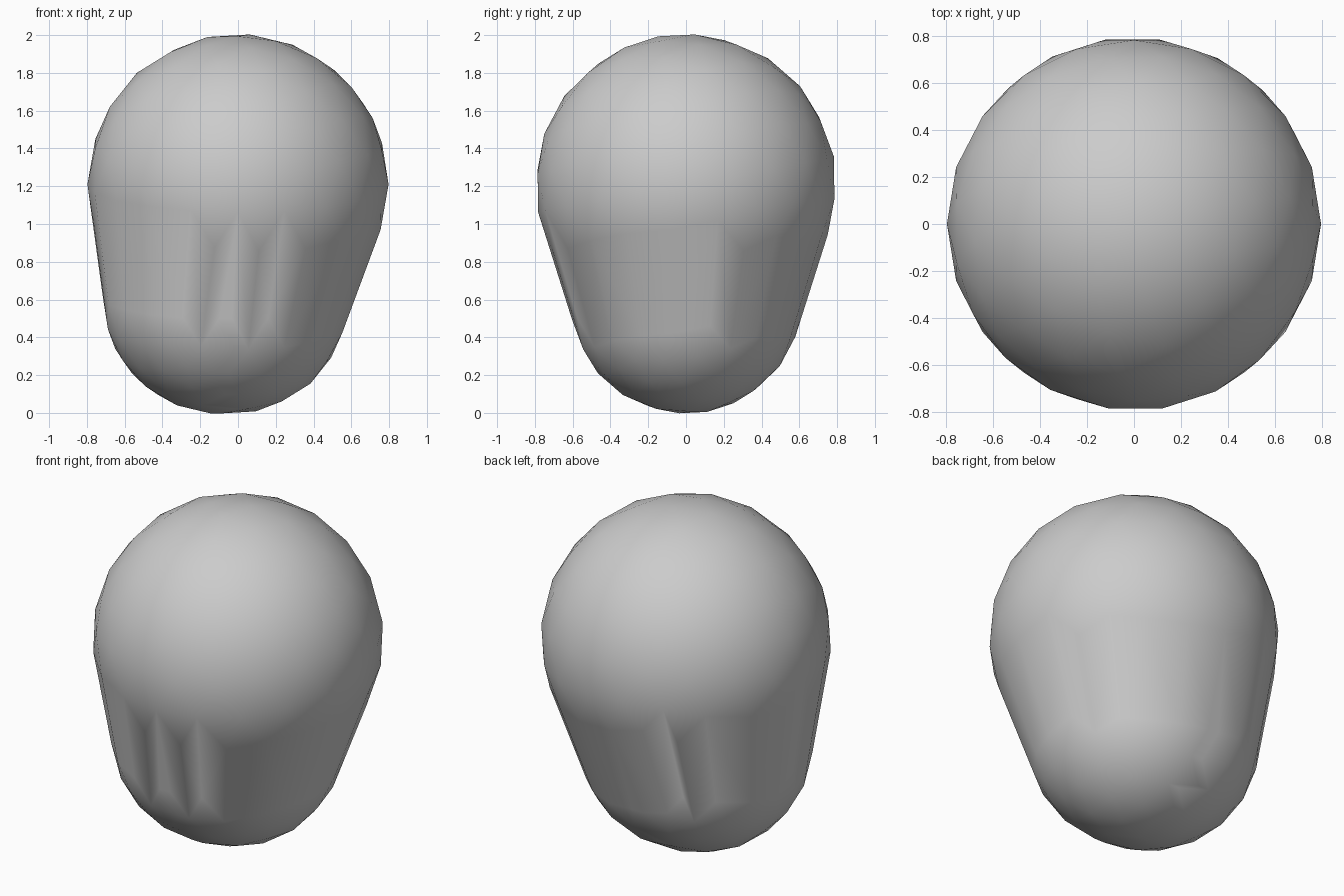
import bpy, bmesh, math
from mathutils import Matrix, Vector

if "Cube" in bpy.data.objects:
    bpy.data.objects.remove(bpy.data.objects["Cube"])

# Cranium sphere and two overlapping jaw spheres: centre, radius
BALLS = [
    (Vector((0.0, 0.0, 1.21)), 0.797),
    (Vector((-0.10, 0.0, 0.61)), 0.615),
    (Vector((-0.03, 0.0, 0.61)), 0.615),
]
TILT = Matrix.Rotation(math.radians(10.5), 4, 'X')

# Points on all the balls
source = bmesh.new()
for centre, radius in BALLS:
    bmesh.ops.create_icosphere(source, subdivisions=3, radius=radius,
                               matrix=Matrix.Translation(centre) @ TILT)
points = [v.co.copy() for v in source.verts]
source.free()

# Stretch one skin over the points
bm = bmesh.new()
for p in points:
    bm.verts.new(p)
bmesh.ops.convex_hull(bm, input=bm.verts[:], use_existing_faces=False)
loose = [v for v in bm.verts if not v.link_faces]
bmesh.ops.delete(bm, geom=loose, context='VERTS')
bmesh.ops.recalc_face_normals(bm, faces=bm.faces[:])
for face in bm.faces:
    face.smooth = True

mesh = bpy.data.meshes.new("head_shell")
bm.to_mesh(mesh)
bm.free()
shell = bpy.data.objects.new("head_shell", mesh)
bpy.context.collection.objects.link(shell)

# Round shading: each vertex keeps the normal of the ball it lies on
normals = []
for v in mesh.vertices:
    c, r = min(BALLS, key=lambda b: abs((v.co - b[0]).length - b[1]))
    normals.append((v.co - c).normalized())
mesh.normals_split_custom_set_from_vertices(normals)

grey = bpy.data.materials.new("light grey")
grey.diffuse_color = (0.6, 0.6, 0.6, 1)
grey.use_nodes = True
grey.node_tree.nodes["Principled BSDF"].inputs["Base Color"].default_value = grey.diffuse_color
mesh.materials.append(grey)
